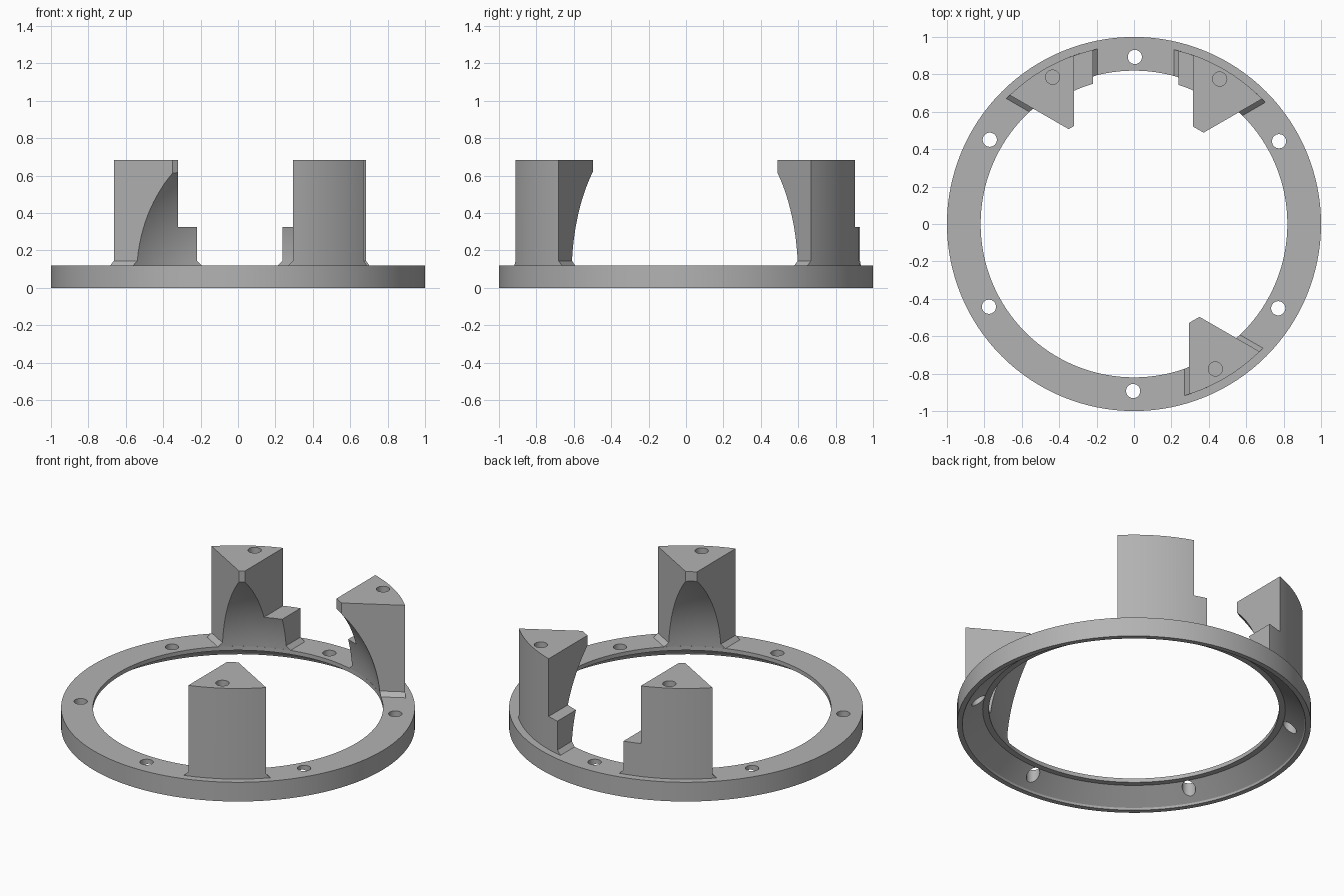
import bpy, bmesh
from math import sin, cos, tan, atan2, radians, pi, sqrt

cube = bpy.data.objects.get("Cube")
if cube:
    bpy.data.objects.remove(cube, do_unlink=True)

grey = bpy.data.materials.new("plain grey")
grey.use_nodes = True
grey.diffuse_color = (0.45, 0.45, 0.45, 1)
grey.node_tree.nodes["Principled BSDF"].inputs["Base Color"].default_value = grey.diffuse_color

OUTER = 0.957      # radius of the outer post walls
SLOPE = tan(radians(30))
RING_TOP = 0.12
POST_TOP = 0.685


def make_object(name, bm):
    bmesh.ops.recalc_face_normals(bm, faces=bm.faces)
    mesh = bpy.data.meshes.new(name)
    bm.to_mesh(mesh)
    bm.free()
    mesh.materials.append(grey)
    obj = bpy.data.objects.new(name, mesh)
    bpy.context.collection.objects.link(obj)
    return obj


def loft(name, loops, closed=False):
    """Skin a list of equal-length point loops."""
    bm = bmesh.new()
    rows = [[bm.verts.new(p) for p in loop] for loop in loops]
    n = len(rows[0])
    pairs = list(zip(rows, rows[1:])) + ([(rows[-1], rows[0])] if closed else [])
    for a, b in pairs:
        for i in range(n):
            j = (i + 1) % n
            bm.faces.new((a[i], a[j], b[j], b[i]))
    if not closed:
        bm.faces.new(rows[0])
        bm.faces.new(rows[-1])
    return make_object(name, bm)


def cylinder(name, x, y, z0, z1, radius=0.038):
    angles = [2 * pi * i / 32 for i in range(32)]
    return loft(name, [[(x + radius * cos(a), y + radius * sin(a), z) for a in angles]
                       for z in (z0, z1)])


def cut(obj, cutter):
    mod = obj.modifiers.new("cut", 'BOOLEAN')
    mod.operation = 'DIFFERENCE'
    mod.solver = 'EXACT'
    mod.object = cutter
    bpy.context.view_layer.objects.active = obj
    bpy.ops.object.modifier_apply(modifier=mod.name)


def smooth(obj):
    bpy.ops.object.select_all(action='DESELECT')
    obj.select_set(True)
    bpy.context.view_layer.objects.active = obj
    bpy.ops.object.shade_smooth_by_angle(angle=radians(25))


def footprint(angle, tip, low, high, z, radius=OUTER):
    """Wedge with a blunt inner tip, flanks at 30 degrees and an arc outside."""
    def outer_angle(side):
        k = SLOPE if side == high else -SLOPE
        m = side - k * tip
        u = (-k * m + sqrt((k * m) ** 2 - (1 + k * k) * (m * m - radius ** 2))) / (1 + k * k)
        return atan2(m + k * u, u)
    a, b = outer_angle(low), outer_angle(high)
    pts = [(tip, high), (tip, low)]
    for i in range(17):
        s = a + (b - a) * i / 16
        pts.append((radius * cos(s), radius * sin(s)))
    c, s = cos(angle), sin(angle)
    return [(u * c - t * s, u * s + t * c, z) for u, t in pts]


def wedge(name, angle, tip, low, high, top, radius=OUTER):
    """Upright wedge with a chamfered foot along its flanks."""
    foot = 0.025 / cos(radians(30))
    levels = ((RING_TOP - 0.005, foot), (RING_TOP, foot), (RING_TOP + 0.025, 0), (top, 0))
    return loft(name, [footprint(angle, tip, low - d, high + d, z, radius) for z, d in levels])


# Base ring with a coned recess underneath
profile = [(0.82, 0.12), (1, 0.12), (1, 0), (0.97, 0), (0.965, 0.012), (0.855, 0.095), (0.82, 0.095)]
ring = loft("base_ring", [[(r * cos(2 * pi * i / 128), r * sin(2 * pi * i / 128), z)
                           for i in range(128)] for r, z in profile], closed=True)

# Six bolt holes
for i in range(6):
    a = radians(29.7 + 60 * i)
    drill = cylinder("bolt_drill", 0.893 * cos(a), 0.893 * sin(a), -0.1, 0.3)
    cut(ring, drill)
    bpy.data.objects.remove(drill, do_unlink=True)
smooth(ring)

# Ball that hollows the inner side of the posts
bm = bmesh.new()
bmesh.ops.create_uvsphere(bm, u_segments=128, v_segments=64, radius=0.822)
bmesh.ops.translate(bm, verts=bm.verts, vec=(0, 0, 0.07))
ball = make_object("hollow_cutter", bm)
ball.hide_render = True

# Posts: name, axis angle, tip distance, flank sides, screw hole, step side, step width
posts = [
    ("back_right_post", 120, 0.614, 0.015, 0.049, (-0.435, 0.785), -1, 0.100),
    ("back_left_post", 60, 0.609, -0.078, -0.012, (0.458, 0.775), 1, 0.076),
    ("front_left_post", -60, 0.605, -0.009, 0.055, (0.435, -0.775), 0, 0),
]
for name, degrees, tip, low, high, hole, side, width in posts:
    angle = radians(degrees)
    post = wedge(name, angle, tip, low, high, POST_TOP)
    drill = cylinder("screw_drill", *hole, POST_TOP - 0.2, POST_TOP + 0.1)
    cut(post, ball)
    cut(post, drill)
    bpy.data.objects.remove(drill, do_unlink=True)
    smooth(post)
    # Low step beside the post
    if side:
        shift = width / cos(radians(30))
        if side > 0:
            low, high = low + 0.06, high + shift
        else:
            low, high = low - shift, high - 0.06
        step = wedge(name.replace("post", "step"), angle, tip, low, high, 0.325, OUTER - 0.0008)
        cut(step, ball)
        smooth(step)

bpy.data.objects.remove(ball, do_unlink=True)
